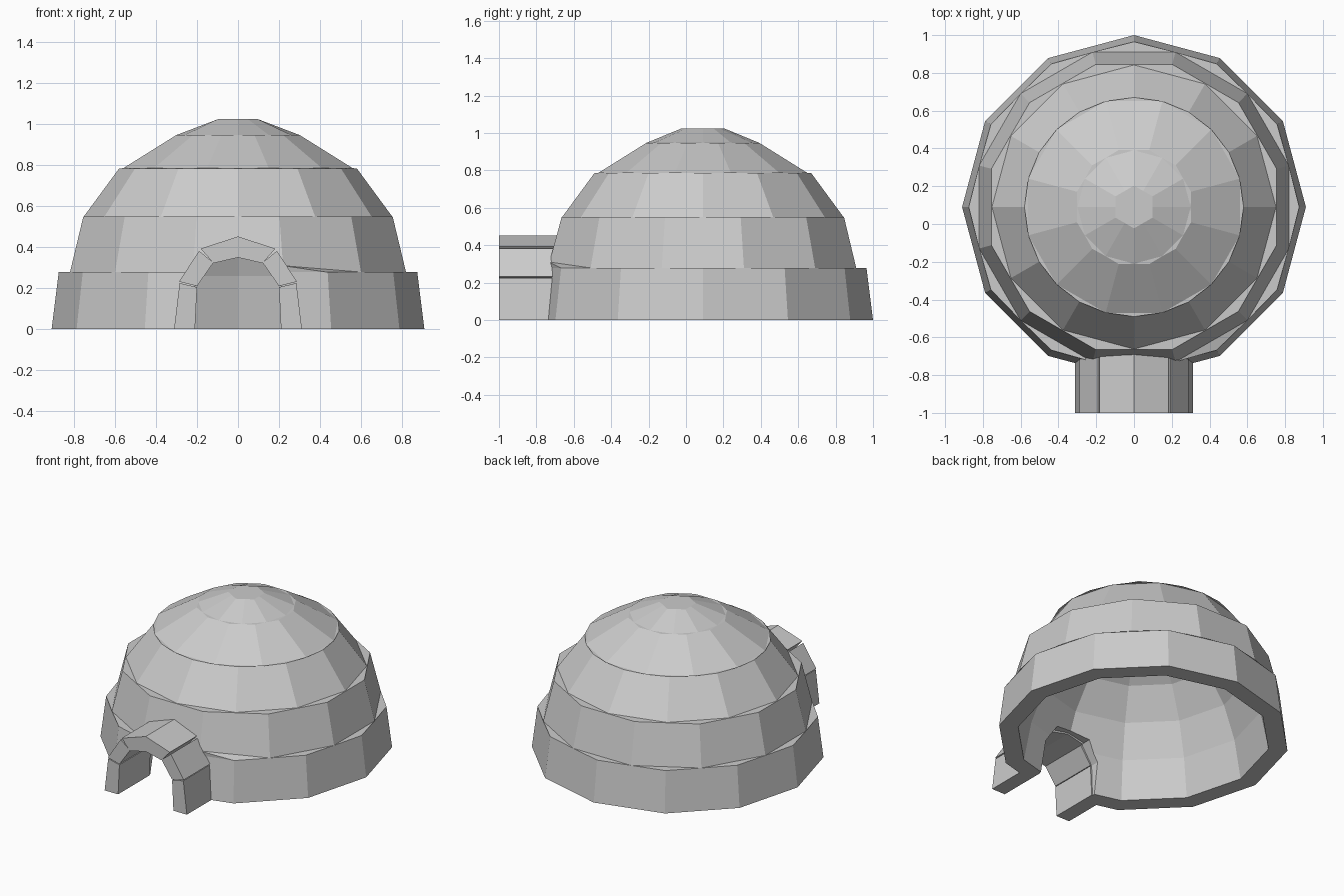
import bpy, bmesh, math

if "Cube" in bpy.data.objects:
    bpy.data.objects.remove(bpy.data.objects["Cube"])

N = 12
CY = 0.09  # centre of the dome along y


def make_object(name, bm):
    bmesh.ops.recalc_face_normals(bm, faces=bm.faces)
    me = bpy.data.meshes.new(name)
    bm.to_mesh(me)
    bm.free()
    ob = bpy.data.objects.new(name, me)
    bpy.context.collection.objects.link(ob)
    return ob


def loop(bm, r, z, half=0, hexagon=False):
    """Twelve-point ring; half=1 turns it by half a side."""
    out = []
    for k in range(N):
        a = 2 * math.pi * (k + half / 2) / N
        rr = r * math.cos(math.pi / 6) if hexagon and k % 2 == 0 else r
        out.append(bm.verts.new((rr * math.cos(a), CY + rr * math.sin(a), z)))
    return out


def bridge(bm, a, ha, b, hb):
    """Quads between aligned rings, zigzag triangles between turned ones."""
    for k in range(N):
        n = (k + 1) % N
        if ha == hb:
            bm.faces.new((a[k], a[n], b[n], b[k]))
        elif hb:
            bm.faces.new((a[k], a[n], b[k]))
            bm.faces.new((a[n], b[n], b[k]))
        else:
            bm.faces.new((a[k], a[n], b[n]))
            bm.faces.new((a[k], b[n], b[k]))


def prism(name, pts, y0, y1):
    """Extrude an x,z outline along y."""
    bm = bmesh.new()
    f = bm.faces.new([bm.verts.new((x, y0, z)) for x, z in pts])
    ex = bmesh.ops.extrude_face_region(bm, geom=[f])
    moved = [v for v in ex["geom"] if isinstance(v, bmesh.types.BMVert)]
    bmesh.ops.translate(bm, verts=moved, vec=(0, y1 - y0, 0))
    return make_object(name, bm)


# Dome: stepped outer courses (radius, height, half turn), then inner wall
c = math.cos(math.pi / N)
outer = [(0.91, 0, 0), (0.875, 0.278, 0),
         (0.82 / c, 0.279, 1), (0.755 / c, 0.55, 1),
         (0.752, 0.551, 0), (0.58, 0.785, 0),
         (0.56 / c, 0.786, 1), (0.302 / c, 0.947, 1),
         (0.30, 0.948, 0)]
inner = [(0.79, 0, 0), (0.74, 0.26, 0), (0.655, 0.48, 0),
         (0.52, 0.67, 0), (0.27, 0.85, 0), (0.10, 0.92, 0)]

bm = bmesh.new()
rings = [(loop(bm, *o), o[2]) for o in outer]
rings.append((loop(bm, 0.113, 1.025, 0, True), 0))
inside = [(loop(bm, *i), 0) for i in inner]
for seq in (rings, inside, [rings[0], inside[0]]):
    for (a, ha), (b, hb) in zip(seq, seq[1:]):
        bridge(bm, a, ha, b, hb)
bm.faces.new(rings[-1][0])
bm.faces.new(inside[-1][0])
# second course lifts slightly beside the entrance
rings[2][0][9].co.z = 0.31
dome = make_object("dome", bm)

# Doorway cut through the dome wall
half = [(0.22, -0.1), (0.21, 0.21), (0.13, 0.335)]
arch = half + [(0, 0.36)] + [(-x, z) for x, z in reversed(half)]
cutter = prism("doorway_cutter", arch, -1.2, -0.3)
cutter.hide_render = True
cutter.hide_viewport = True
cut = dome.modifiers.new("doorway", 'BOOLEAN')
cut.operation = 'DIFFERENCE'
cut.solver = 'EXACT'
cut.object = cutter

# Entrance tunnel: leg and shoulder blocks on both sides, one peaked roof block
leg = [(0.21, 0), (0.312, 0), (0.285, 0.225), (0.20, 0.205)]
shoulder = [(0.20, 0.21), (0.288, 0.232), (0.19, 0.382), (0.12, 0.325)]
for side, s in (("left", -1), ("right", 1)):
    prism("tunnel_leg_" + side, [(s * x, z) for x, z in leg], -1.0, -0.66)
    prism("tunnel_shoulder_" + side, [(s * x, z) for x, z in shoulder], -1.0, -0.66)
roof = [(0.12, 0.322), (0.182, 0.393), (0, 0.453),
        (-0.182, 0.393), (-0.12, 0.322), (0, 0.35)]
prism("tunnel_roof", roof, -1.0, -0.64)
